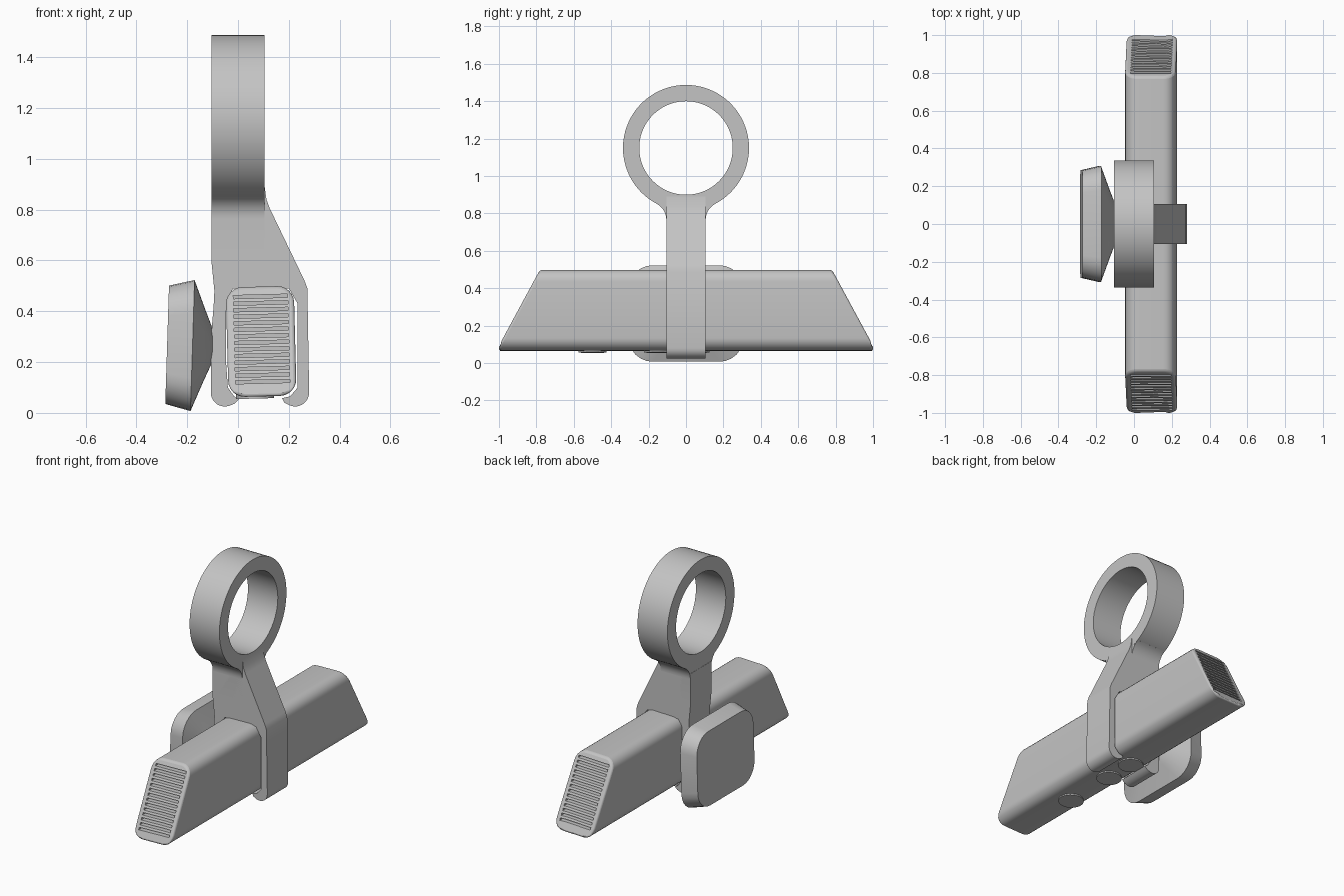
import bpy, bmesh
from math import sin, cos, pi, radians, sqrt, atan2
from mathutils import Matrix, Vector

cube = bpy.data.objects.get("Cube")
if cube:
    bpy.data.objects.remove(cube, do_unlink=True)

grey = bpy.data.materials.new("plain grey")
grey.use_nodes = True
grey.diffuse_color = (0.55, 0.55, 0.55, 1)
grey.node_tree.nodes["Principled BSDF"].inputs["Base Color"].default_value = (0.55, 0.55, 0.55, 1)


def finish(name, bm, smooth=True):
    bmesh.ops.recalc_face_normals(bm, faces=bm.faces[:])
    mesh = bpy.data.meshes.new(name)
    bm.to_mesh(mesh)
    bm.free()
    mesh.materials.append(grey)
    ob = bpy.data.objects.new(name, mesh)
    bpy.context.collection.objects.link(ob)
    if smooth:
        bpy.ops.object.select_all(action='DESELECT')
        ob.select_set(True)
        bpy.context.view_layer.objects.active = ob
        bpy.ops.object.shade_smooth_by_angle(angle=radians(25))
    return ob


def loft(name, loops, caps=True):
    """Skin a list of equal-length point loops."""
    bm = bmesh.new()
    rings = [[bm.verts.new(p) for p in loop] for loop in loops]
    n = len(rings[0])
    pairs = list(zip(rings, rings[1:]))
    if caps:
        bm.faces.new(rings[0])
        bm.faces.new(rings[-1])
    else:
        pairs.append((rings[-1], rings[0]))
    for a, b in pairs:
        for i in range(n):
            j = (i + 1) % n
            bm.faces.new((a[i], a[j], b[j], b[i]))
    return finish(name, bm)


def arc(cx, cy, r, start, end, steps=8):
    return [(cx + r * cos(radians(start + (end - start) * i / steps)),
             cy + r * sin(radians(start + (end - start) * i / steps))) for i in range(steps + 1)]


def rounded_rect(hw, hh, r, steps=6):
    pts = []
    for k, (sx, sy) in enumerate([(1, 1), (-1, 1), (-1, -1), (1, -1)]):
        pts += arc(sx * (hw - r), sy * (hh - r), r, 90 * k, 90 * k + 90, steps)
    return pts


def place(ob, x, z, tilt):
    ob.matrix_world = Matrix.Translation((x, 0, z)) @ Matrix.Rotation(radians(tilt), 4, 'Y')


# Mounting ring
RING_Z, OUTER, INNER, HALF = 1.15, 0.337, 0.25, 0.105


def ring_loop(x, r):
    return [(x, y, z) for y, z in arc(0, RING_Z, r, 0, 360, 72)[:-1]]


loft("mounting_ring", [ring_loop(-HALF, OUTER), ring_loop(HALF, OUTER),
                       ring_loop(HALF, INNER), ring_loop(-HALF, INNER)], caps=False)

# Neck flaring into the ring
fillet = 0.1
fy = HALF + fillet
fz = RING_Z - sqrt((OUTER + fillet) ** 2 - fy ** 2)
touch = math_angle = atan2(RING_Z - fz, -fy) * 180 / pi
side = arc(fy, fz, fillet, 180, touch)
y0, z0 = side[-1]
base = atan2(z0 - RING_Z, y0) * 180 / pi
inside = arc(0, RING_Z, 0.29, base, -180 - base, 10)
neck = [(HALF, 0.6)] + side + inside + [(-y, z) for y, z in reversed(side)] + [(-HALF, 0.6)]
loft("neck", [[(x, y, z) for y, z in neck] for x in (-HALF + 0.001, HALF - 0.001)])

# Clamp arm with two hooked legs around the bar
clamp = [(-0.105, 0.8), (-0.105, 0.6), (-0.093, 0.48), (-0.096, 0.42), (-0.106, 0.3)]
clamp += arc(-0.052, 0.08, 0.055, 180, 290)
clamp += [(-0.012, 0.037), (0.004, 0.053), (-0.015, 0.065)]
clamp += [(-0.04, 0.1), (-0.047, 0.2), (-0.047, 0.43), (-0.02, 0.49), (0.2, 0.49)]
clamp += [(0.235, 0.43), (0.235, 0.1), (0.205, 0.065), (0.173, 0.058), (0.183, 0.04)]
clamp += arc(0.225, 0.08, 0.055, 240, 360)
clamp += [(0.273, 0.49), (0.262, 0.52), (0.125, 0.805), (0.112, 0.84), (0.105, 0.89), (0.09, 0.87)]
loft("clamp_arm", [[(x, y, z) for x, z in clamp] for y in (-HALF, HALF)])

# Long bar with slanted ends
HW, HH, TILT = 0.134, 0.216, -1.5
section = rounded_rect(HW, HH, 0.065)


def end_y(z):
    return min(1.0, 1.0 - 0.54 * (z + HH - 0.025))


bar = loft("long_bar", [[(x, s * end_y(z), z) for x, z in section] for s in (-1, 1)])
place(bar, 0.091, 0.281, TILT)
bevel = bar.modifiers.new("end_rounding", 'BEVEL')
bevel.width = 0.012
bevel.segments = 3
bevel.limit_method = 'ANGLE'
bevel.angle_limit = radians(35)

# Vent slots cut in both ends
bm = bmesh.new()
for s in (-1, 1):
    for i in range(14):
        z = -0.158 + i * 0.0258
        m = Matrix.Translation((0.002, s * end_y(z), z)) @ Matrix.Diagonal((0.214, 0.07, 0.013, 1))
        bmesh.ops.create_cube(bm, size=1, matrix=m)
slots = finish("slot_cutter", bm, smooth=False)
place(slots, 0.091, 0.281, TILT)
slots.hide_render = True
slots.hide_viewport = True
slots.display_type = 'WIRE'
cut = bar.modifiers.new("vent_slots", 'BOOLEAN')
cut.operation = 'DIFFERENCE'
cut.solver = 'EXACT'
cut.object = slots

# Round buttons under the bar
for i, y in enumerate((-0.5, -0.15, 0.05)):
    button = loft("button_%d" % (i + 1),
                  [[(px - 0.03, y + py, z) for px, py in arc(0, 0, 0.075, 0, 360, 32)[:-1]]
                   for z in (-HH + 0.01, -HH - 0.008)])
    place(button, 0.091, 0.281, TILT)

# Side pad with a tapered foot
layers = [(-0.1, 0.285, 0.233, 0.12), (0, 0.308, 0.258, 0.13),
          (0.045, 0.19, 0.145, 0.09), (0.085, 0.09, 0.05, 0.045)]
pad = loft("side_pad", [[(x, y, z) for y, z in rounded_rect(hy, hz, r)] for x, hy, hz, r in layers])
place(pad, -0.179, 0.265, 1.8)
# Small joint between pad and clamp
joint = loft("pad_joint", [[(x, y, z) for y, z in rounded_rect(0.085, 0.045, 0.04)] for x in (0.07, 0.11)])
place(joint, -0.179, 0.29, 1.8)
